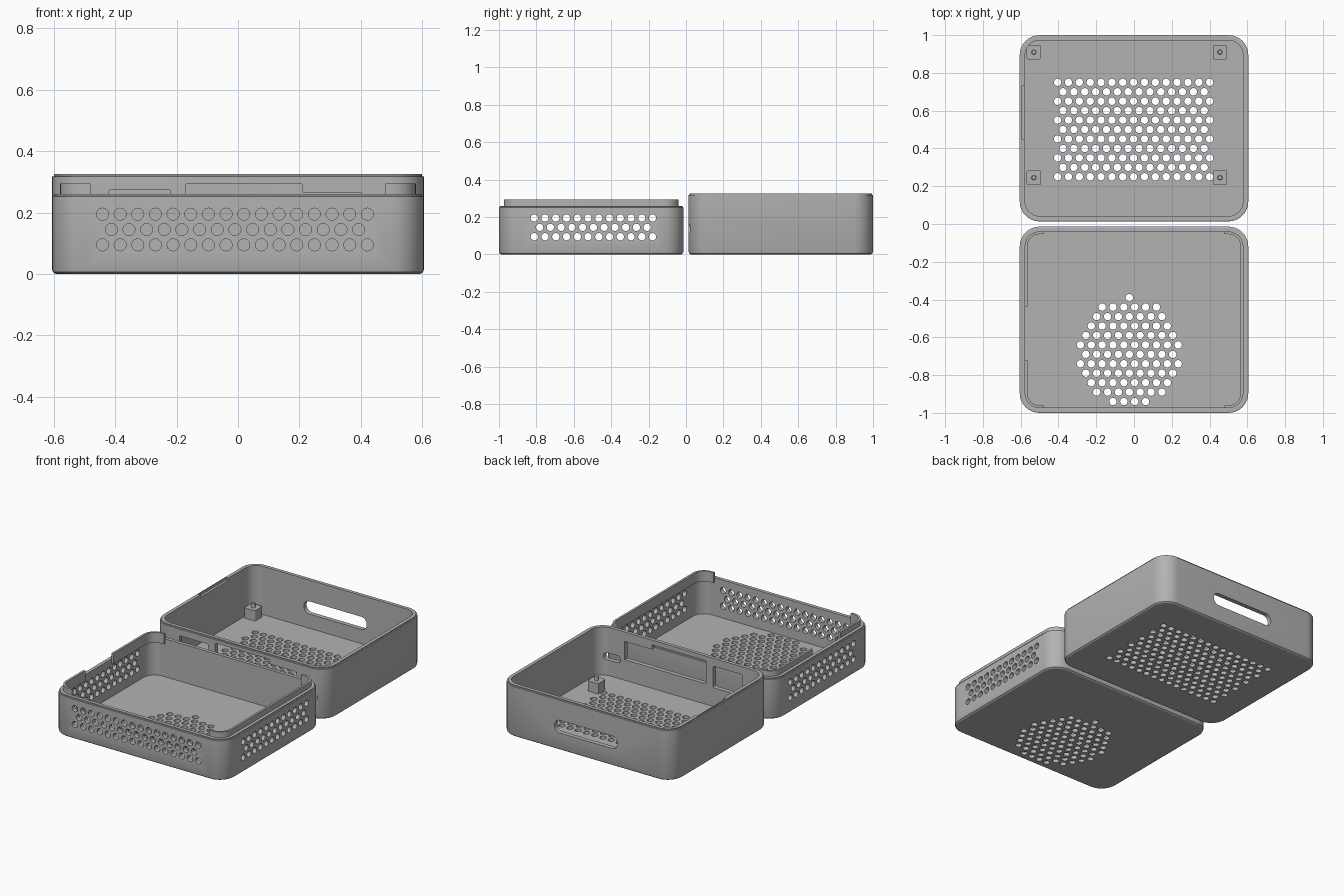
import bpy, bmesh, math
from mathutils import Matrix, Vector

if "Cube" in bpy.data.objects:
    bpy.data.objects.remove(bpy.data.objects["Cube"])

grey = bpy.data.materials.new("plain grey")
grey.use_nodes = True
colour = (0.45, 0.45, 0.45, 1)
grey.diffuse_color = colour
grey.node_tree.nodes["Principled BSDF"].inputs["Base Color"].default_value = colour

HX, HY, RADIUS, CY = 0.605, 0.493, 0.105, 0.507
PITCH, ROW, HOLE = 0.0575, 0.05, 0.0195
WALL, FLOOR = 0.028, 0.02


def make(name, bm):
    bmesh.ops.recalc_face_normals(bm, faces=bm.faces)
    mesh = bpy.data.meshes.new(name)
    bm.to_mesh(mesh)
    bm.free()
    obj = bpy.data.objects.new(name, mesh)
    bpy.context.collection.objects.link(obj)
    mesh.materials.append(grey)
    return obj


def rounded(hx, hy, r, steps=10):
    """Outline of a rectangle with round corners."""
    pts = []
    for k, (sx, sy) in enumerate([(1, 1), (-1, 1), (-1, -1), (1, -1)]):
        for i in range(steps + 1):
            a = (k + i / steps) * math.pi / 2
            pts.append((sx * (hx - r) + r * math.cos(a), sy * (hy - r) + r * math.sin(a)))
    return pts


def stack(bm, cy, levels, closed=False):
    """Skin round-cornered loops given as (inset, height)."""
    loops = [[bm.verts.new((x, y + cy, z)) for x, y in rounded(HX - d, HY - d, RADIUS - d)]
             for d, z in levels]
    pairs = list(zip(loops, loops[1:]))
    if closed:
        pairs.append((loops[-1], loops[0]))
    else:
        bm.faces.new(loops[0])
        bm.faces.new(loops[-1])
    for a, b in pairs:
        n = len(a)
        for i in range(n):
            j = (i + 1) % n
            bm.faces.new((a[i], a[j], b[j], b[i]))


def block(bm, x0, x1, y0, y1, z0, z1):
    mid = Vector((x0 + x1, y0 + y1, z0 + z1)) / 2
    size = Matrix.Diagonal((x1 - x0, y1 - y0, z1 - z0, 1))
    bmesh.ops.create_cube(bm, size=1, matrix=Matrix.Translation(mid) @ size)


def hole(bm, centre, axis, length):
    turn = Vector((0, 0, 1)).rotation_difference(Vector(axis)).to_matrix().to_4x4()
    bmesh.ops.create_cone(bm, cap_ends=True, segments=20, radius1=HOLE, radius2=HOLE,
                          depth=length, matrix=Matrix.Translation(centre) @ turn)


def slot(bm, x, z, hx, hz, r, y, depth):
    """Round-ended cutter through a wall facing y."""
    pts = rounded(hx, hz, r, 8)
    face = bm.faces.new([bm.verts.new((x + u, y - depth / 2, z + v)) for u, v in pts])
    ext = bmesh.ops.extrude_face_region(bm, geom=[face])["geom"]
    bmesh.ops.translate(bm, vec=(0, depth, 0), verts=[v for v in ext if isinstance(v, bmesh.types.BMVert)])


def cut(obj, bm):
    """Subtract the cutter mesh and bake the result."""
    cutter = make("cutter", bm)
    cutter.hide_render = True
    mod = obj.modifiers.new("cut", "BOOLEAN")
    mod.operation, mod.solver, mod.object = "DIFFERENCE", "EXACT", cutter
    bpy.context.view_layer.update()
    graph = bpy.context.evaluated_depsgraph_get()
    mesh = bpy.data.meshes.new_from_object(obj.evaluated_get(graph))
    obj.modifiers.clear()
    obj.data = mesh
    bpy.data.objects.remove(cutter)


def shell(name, cy, height):
    bm = bmesh.new()
    stack(bm, cy, [(0.012, 0), (0.003, 0.006), (0, 0.014), (0, height - 0.008), (0.006, height - 0.006),
                   (0.006, height), (WALL, height), (WALL, FLOOR)])
    return make(name, bm)


def centred_row(count, mid):
    return [mid + (i - (count - 1) / 2) * PITCH for i in range(count)]


# Front tray with vented front, sides and floor
front = shell("front_tray", -CY, 0.26)
bm = bmesh.new()
for row in range(3):
    z = 0.095 + row * ROW
    short = row % 2
    for x in centred_row(16 - short, -0.01):
        hole(bm, (x, -CY - HY + WALL / 2, z), (0, 1, 0), 0.06)
    for y in centred_row(12 - short, -0.495):
        hole(bm, (0, y, z), (1, 0, 0), 1.4)
for row in range(12):
    y = -0.39 - row * ROW
    for x in centred_row(11 - row % 2, -0.025):
        if math.hypot(x + 0.025, y + 0.67) < 0.285:
            hole(bm, (x, y, 0), (0, 0, 1), 0.1)
cut(front, bm)

# Locating lip, open along the front, the back and part of one side
bm = bmesh.new()
stack(bm, -CY, [(0.026, 0.23), (0.026, 0.295), (0.04, 0.295), (0.04, 0.23)], closed=True)
lip = make("front_tray_lip", bm)
bm = bmesh.new()
block(bm, -0.48, 0.48, -1.1, 0.1, 0.1, 0.4)
block(bm, -0.7, -0.5, -0.72, -0.44, 0.1, 0.4)
cut(lip, bm)

# Back tray with floor vent, handle slot and port openings
back = shell("back_tray", CY, 0.325)
bm = bmesh.new()
for row in range(11):
    for x in centred_row(15 - row % 2, -0.002):
        hole(bm, (x, 0.75 - row * ROW, 0), (0, 0, 1), 0.1)
slot(bm, 0, 0.15, 0.22, 0.04, 0.038, CY + HY, 0.1)
cut(back, bm)
wall_y = CY - HY + WALL / 2
bm = bmesh.new()
slot(bm, 0.485, 0.14, 0.055, 0.022, 0.018, wall_y, 0.08)
slot(bm, -0.32, 0.207, 0.1, 0.068, 0.006, wall_y, 0.08)
slot(bm, 0.02, 0.222, 0.19, 0.073, 0.006, wall_y, 0.08)
cut(back, bm)
bm = bmesh.new()
block(bm, 0.19, 0.4, wall_y - 0.04, wall_y + 0.04, 0.15, 0.265)
cut(back, bm)
bm = bmesh.new()
block(bm, -0.592, -0.55, 0.45, 0.73, 0.31, 0.4)
cut(back, bm)

# Mounting posts with pins
for x, side in ((-0.53, "right"), (0.455, "left")):
    for y, end in ((0.245, "front"), (0.91, "back")):
        bm = bmesh.new()
        block(bm, x - 0.038, x + 0.038, y - 0.038, y + 0.038, FLOOR - 0.005, 0.085)
        bmesh.ops.bevel(bm, geom=[e for e in bm.edges if abs(e.verts[0].co.z - e.verts[1].co.z) > 0.01],
                        offset=0.008, segments=3, profile=0.5, affect="EDGES")
        bmesh.ops.create_cone(bm, cap_ends=True, segments=16, radius1=0.013, radius2=0.011, depth=0.03,
                              matrix=Matrix.Translation((x, y, 0.098)))
        make(f"post_{end}_{side}", bm)

# Smooth round corners, keep edges crisp
for obj in bpy.context.collection.objects:
    if obj.type == "MESH":
        obj.select_set(True)
        bpy.context.view_layer.objects.active = obj
bpy.ops.object.shade_smooth_by_angle(angle=math.radians(30))
